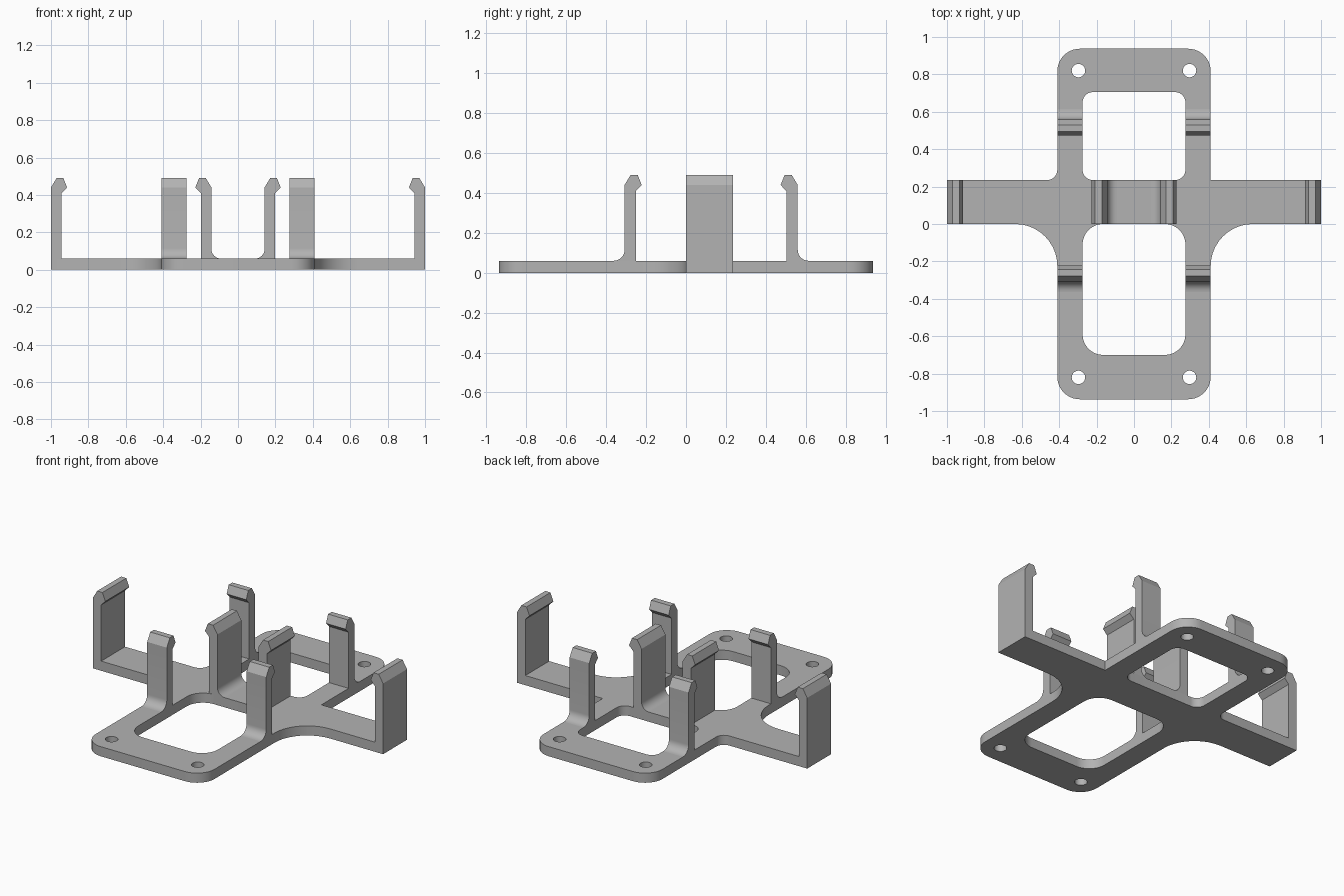
import bpy, bmesh, math
from mathutils import Vector

cube = bpy.data.objects.get("Cube")
if cube:
    bpy.data.objects.remove(cube, do_unlink=True)

gray = bpy.data.materials.new("plain gray")
gray.use_nodes = True
gray.diffuse_color = (0.45, 0.45, 0.45, 1)
gray.node_tree.nodes["Principled BSDF"].inputs["Base Color"].default_value = (0.45, 0.45, 0.45, 1)

PLATE = 0.06   # plate thickness
TOP = 0.49     # top of the clips


def rounded(corners, steps=10):
    """Turn (x, y, radius) corners into a polygon with filleted corners."""
    pts = []
    for i, (x, y, r) in enumerate(corners):
        p = Vector((x, y))
        if r == 0:
            pts.append(p)
            continue
        u = (Vector(corners[i - 1][:2]) - p).normalized()
        v = (Vector(corners[(i + 1) % len(corners)][:2]) - p).normalized()
        centre = p + r * (u + v)
        for k in range(steps + 1):
            t = math.pi / 2 * k / steps
            pts.append(centre - r * (v * math.cos(t) + u * math.sin(t)))
    return pts


def finish(name, bm):
    bmesh.ops.remove_doubles(bm, verts=bm.verts, dist=1e-5)
    bmesh.ops.recalc_face_normals(bm, faces=bm.faces)
    mesh = bpy.data.meshes.new(name)
    bm.to_mesh(mesh)
    bm.free()
    mesh.materials.clear()
    mesh.materials.append(gray)
    obj = bpy.data.objects.new(name, mesh)
    bpy.context.collection.objects.link(obj)
    bpy.ops.object.select_all(action='DESELECT')
    obj.select_set(True)
    bpy.context.view_layer.objects.active = obj
    bpy.ops.object.shade_smooth_by_angle(angle=math.radians(30))
    return obj


def plate(name, loops):
    """Flat plate whose first loop is the outline and the rest are holes."""
    curve = bpy.data.curves.new(name + "_outline", 'CURVE')
    curve.dimensions = '2D'
    curve.fill_mode = 'BOTH'
    curve.extrude = PLATE / 2
    for loop in loops:
        spline = curve.splines.new('POLY')
        spline.points.add(len(loop) - 1)
        for point, co in zip(spline.points, loop):
            point.co = (co.x, co.y, 0, 1)
        spline.use_cyclic_u = True
    temp = bpy.data.objects.new(name + "_outline", curve)
    bpy.context.collection.objects.link(temp)
    bpy.context.view_layer.update()
    mesh = temp.evaluated_get(bpy.context.evaluated_depsgraph_get()).to_mesh()
    bm = bmesh.new()
    bm.from_mesh(mesh)
    temp.to_mesh_clear()
    bpy.data.objects.remove(temp, do_unlink=True)
    bmesh.ops.translate(bm, verts=bm.verts, vec=(0, 0, PLATE / 2))
    return finish(name, bm)


def clip(name, origin, hook, across, foot=0.0):
    """Snap clip: profile hooking towards `hook`, swept along `across`."""
    corners = [(0, PLATE, foot), (0, 0.44, 0), (0.03, TOP, 0), (0.066, TOP, 0),
               (0.086, 0.44, 0), (0.057, 0.41, 0), (0.057, PLATE, 0)]
    if foot:
        corners.append((-foot, PLATE, 0))
    profile = rounded(corners, 8)
    if foot:
        profile.pop()  # the fillet already starts here
    origin, hook, across = Vector(origin), Vector(hook), Vector(across)
    bm = bmesh.new()
    face = bm.faces.new([bm.verts.new(origin + hook * p.x + Vector((0, 0, p.y)))
                         for p in profile])
    swept = bmesh.ops.extrude_face_region(bm, geom=[face])
    bmesh.ops.translate(bm, vec=across,
                        verts=[g for g in swept["geom"] if isinstance(g, bmesh.types.BMVert)])
    return finish(name, bm)


# Cross-shaped base plate
W, L, ARM, IN = 0.41, 0.937, 0.235, 0.275
outline = rounded([
    (-W, -L, 0.12), (W, -L, 0.12), (W, 0, 0.225), (1, 0, 0), (1, ARM, 0),
    (W, ARM, 0), (W, L, 0.12), (-W, L, 0.12), (-W, ARM, 0.055),
    (-1, ARM, 0), (-1, 0, 0), (-W, 0, 0.225)])


def window(y0, y1, r):
    return rounded([(-IN, y0, r), (IN, y0, r), (IN, y1, r), (-IN, y1, r)])


def screw_hole(x, y, r=0.036, n=24):
    return [Vector((x + r * math.cos(math.tau * i / n), y + r * math.sin(math.tau * i / n)))
            for i in range(n)]


holes = [window(-0.70, 0, 0.11), window(ARM, 0.705, 0.055)]
holes += [screw_hole(sx * 0.297, sy * 0.82) for sx in (-1, 1) for sy in (-1, 1)]
plate("base_plate", [outline] + holes)

# Snap clips, mirrored left and right
for side, s in (("left", 1), ("right", -1)):
    depth = (0, ARM, 0)
    width = (s * (W - IN), 0, 0)
    clip(side + "_end_clip", (s, 0, 0), (-s, 0, 0), depth)
    clip(side + "_inner_clip", (s * 0.142, 0, 0), (s, 0, 0), depth, 0.05)
    clip(side + "_front_clip", (s * IN, -0.308, 0), (0, 1, 0), width, 0.055)
    clip(side + "_back_clip", (s * IN, 0.56, 0), (0, -1, 0), width, 0.055)
